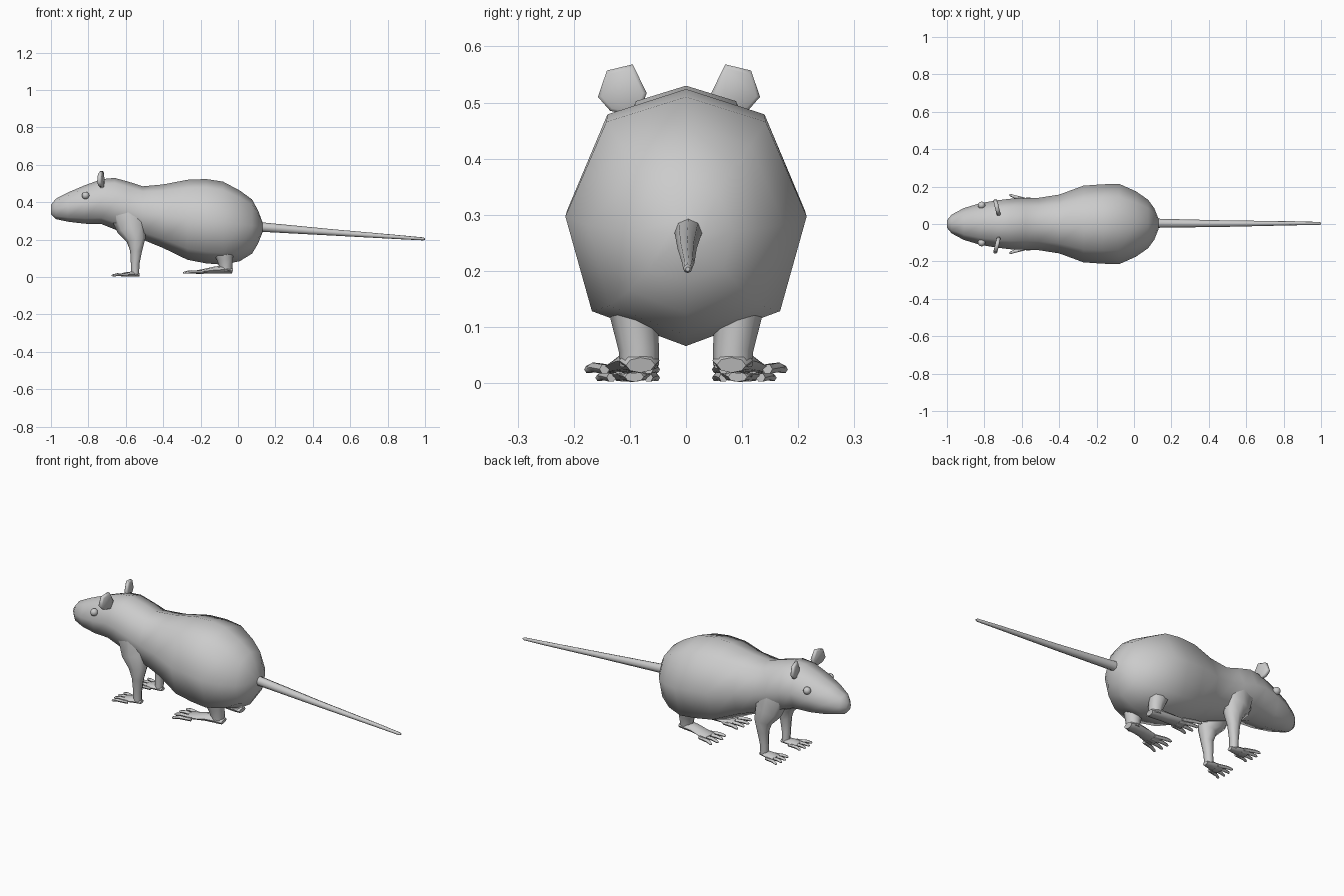
import bpy, bmesh
from math import sin, cos, pi, radians
from mathutils import Vector


def skin(bm, rings):
    """Bridge equal-length rings of points and cap both ends."""
    rows = [[bm.verts.new(p) for p in r] for r in rings]
    n = len(rows[0])
    for a, b in zip(rows, rows[1:]):
        for i in range(n):
            bm.faces.new((a[i], a[(i + 1) % n], b[(i + 1) % n], b[i]))
    bm.faces.new(rows[0][::-1])
    bm.faces.new(rows[-1])


def tube(bm, path, sides=8):
    """Path entries: x, y, z, half width sideways, half thickness."""
    pts = [Vector(p[:3]) for p in path]
    rings = []
    for i, p in enumerate(path):
        d = (pts[min(i + 1, len(pts) - 1)] - pts[max(i - 1, 0)]).normalized()
        side = Vector((0, 1, 0))
        side = (side - d * side.dot(d)).normalized()
        up = side.cross(d)
        rings.append([pts[i] + side * p[3] * cos(2 * pi * k / sides)
                      + up * p[4] * sin(2 * pi * k / sides) for k in range(sides)])
    skin(bm, rings)


def finish(name, bm, mirror=False, angle=60):
    bmesh.ops.recalc_face_normals(bm, faces=bm.faces)
    me = bpy.data.meshes.new(name)
    bm.to_mesh(me)
    bm.free()
    ob = bpy.data.objects.new(name, me)
    bpy.context.collection.objects.link(ob)
    if mirror:
        m = ob.modifiers.new("Mirror", 'MIRROR')
        m.use_axis = (False, True, False)
    bpy.ops.object.select_all(action='DESELECT')
    ob.select_set(True)
    bpy.context.view_layer.objects.active = ob
    bpy.ops.object.shade_smooth_by_angle(angle=radians(angle))
    return ob


# Body and head: x, top z, bottom z, half width
sections = [
    (-1.0, 0.385, 0.335, 0.02), (-0.975, 0.418, 0.31, 0.05), (-0.91, 0.452, 0.296, 0.085),
    (-0.82, 0.49, 0.285, 0.112), (-0.73, 0.523, 0.283, 0.127), (-0.66, 0.53, 0.255, 0.135),
    (-0.58, 0.508, 0.225, 0.138), (-0.51, 0.485, 0.2, 0.14), (-0.40, 0.495, 0.155, 0.157),
    (-0.27, 0.52, 0.092, 0.205), (-0.17, 0.524, 0.073, 0.212), (-0.08, 0.51, 0.066, 0.215),
    (0.01, 0.462, 0.085, 0.175), (0.075, 0.415, 0.125, 0.13), (0.108, 0.355, 0.18, 0.085),
    (0.13, 0.295, 0.235, 0.03)]
outline = [(0, 1), (0.66, 0.9), (1, 0.52), (0.78, 0.14), (0, 0),
           (-0.78, 0.14), (-1, 0.52), (-0.66, 0.9)]
bm = bmesh.new()
skin(bm, [[(x, u * w, b + v * (t - b)) for u, v in outline] for x, t, b, w in sections])
finish("body", bm, angle=80)

# Tail
bm = bmesh.new()
tube(bm, [(0.09, 0.004, 0.27, 0.027, 0.027), (0.14, 0.004, 0.266, 0.024, 0.025),
          (0.5, 0.002, 0.239, 0.017, 0.017), (0.85, 0.004, 0.214, 0.011, 0.011),
          (0.99, 0.003, 0.204, 0.008, 0.008), (1.0, 0.003, 0.203, 0.004, 0.004)])
finish("tail", bm)


def toes(bm, start, length, spread, splay, z, r):
    """Four toes fanned out from the front edge of a foot."""
    for i in range(4):
        k = i / 1.5 - 1
        l = length * (1 - 0.22 * abs(k))
        x, y = start[0], start[1] + spread * k
        dy = splay + spread * 0.55 * k
        tube(bm, [(x + 0.03, y, z, r, r), (x - l * 0.5, y + dy * 0.6, z + 0.003, r, r),
                  (x - l * 0.9, y + dy, z - 0.001, r * 0.8, r * 0.75),
                  (x - l, y + dy * 1.1, z - 0.003, r * 0.3, r * 0.3)], 6)


# Front legs and paws
bm = bmesh.new()
tube(bm, [(-0.585, 0.08, 0.34, 0.05, 0.10), (-0.57, 0.09, 0.26, 0.052, 0.078),
          (-0.545, 0.098, 0.2, 0.042, 0.052), (-0.545, 0.1, 0.14, 0.03, 0.032),
          (-0.55, 0.096, 0.07, 0.024, 0.023), (-0.55, 0.094, 0.012, 0.024, 0.021)])
tube(bm, [(-0.527, 0.092, 0.011, 0.017, 0.009), (-0.56, 0.094, 0.016, 0.028, 0.014),
          (-0.6, 0.098, 0.014, 0.038, 0.012), (-0.625, 0.1, 0.011, 0.036, 0.008)])
toes(bm, (-0.615, 0.1), 0.065, 0.033, 0.004, 0.01, 0.0085)
finish("front_leg", bm, True)

# Hind legs and long feet
bm = bmesh.new()
tube(bm, [(-0.085, 0.1, 0.18, 0.05, 0.07), (-0.07, 0.09, 0.1, 0.04, 0.045),
          (-0.065, 0.084, 0.06, 0.036, 0.036), (-0.065, 0.083, 0.03, 0.035, 0.034)])
tube(bm, [(-0.03, 0.081, 0.032, 0.026, 0.014), (-0.06, 0.083, 0.04, 0.036, 0.022),
          (-0.12, 0.09, 0.038, 0.036, 0.019), (-0.18, 0.1, 0.031, 0.042, 0.013),
          (-0.225, 0.107, 0.026, 0.044, 0.009)])
toes(bm, (-0.215, 0.106), 0.085, 0.039, 0.008, 0.025, 0.0095)
finish("hind_leg", bm, True)

# Ears: thin bent plates, slightly off centre
for name, s, off in (("ear_left", -1, 0.025), ("ear_right", 1, 0)):
    bm = bmesh.new()
    prof = [(0.045, 0.517), (0.07, 0.568), (0.116, 0.557), (0.132, 0.51), (0.11, 0.485), (0.06, 0.475)]
    rings = []
    for dx, k in ((-0.011, 0.85), (-0.006, 1), (0.006, 1), (0.011, 0.85)):
        rings.append([(-0.733 + dx - (y - 0.09) * 0.2,
                       s * (0.09 + (y - 0.09) * k + off), 0.515 + (z - 0.515) * k)
                      for y, z in prof])
    skin(bm, rings)
    finish(name, bm)

# Eyes
bm = bmesh.new()
bmesh.ops.create_uvsphere(bm, u_segments=12, v_segments=8, radius=0.02)
bmesh.ops.translate(bm, verts=bm.verts, vec=(-0.815, 0.1, 0.436))
finish("eye", bm, True)
